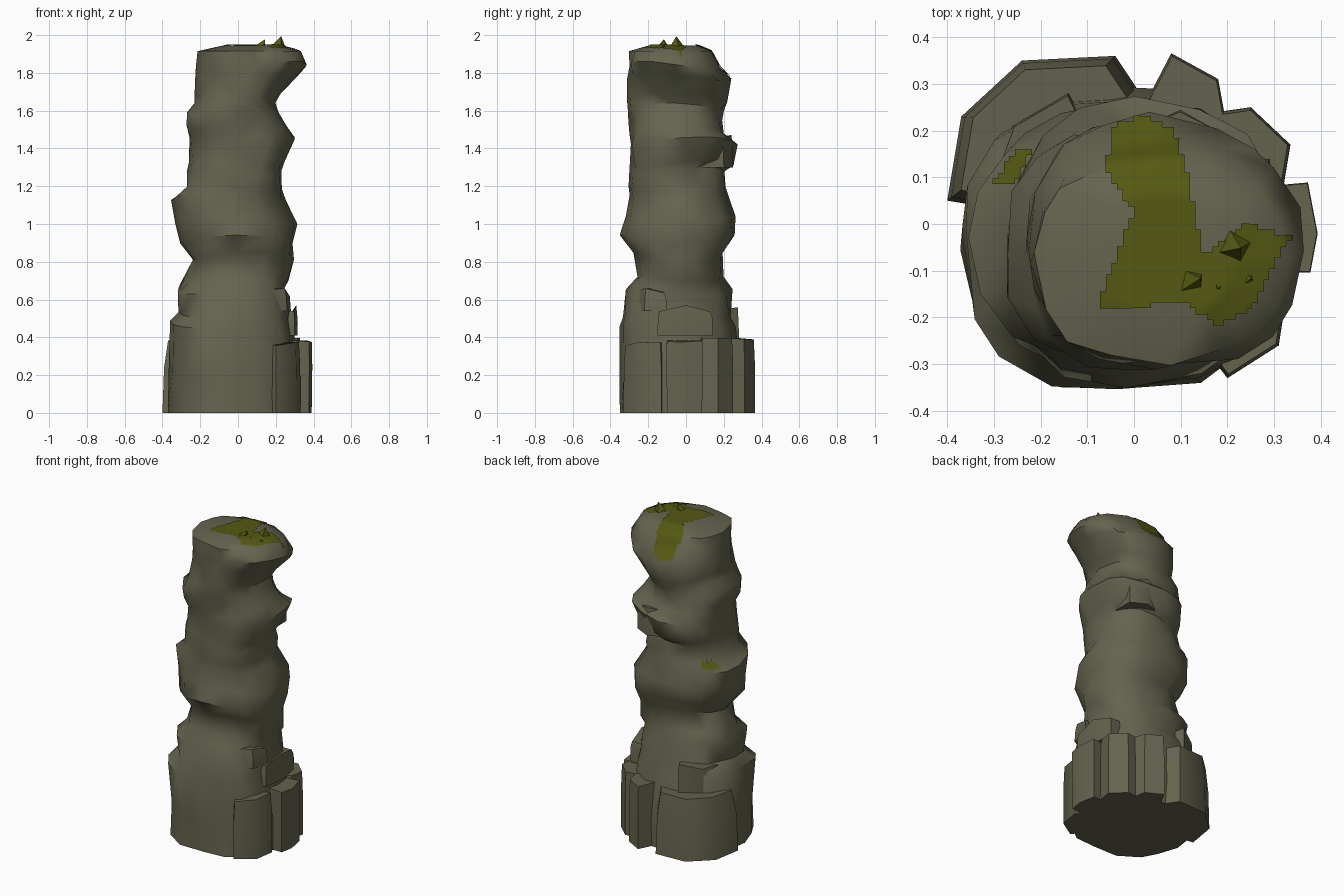
import bpy, bmesh, math, random
from mathutils import Vector, Euler
from mathutils.bvhtree import BVHTree
from mathutils.geometry import intersect_point_tri_2d

random.seed(4)
if "Cube" in bpy.data.objects:
    bpy.data.objects.remove(bpy.data.objects["Cube"])


def make_material(name, colour):
    mat = bpy.data.materials.new(name)
    mat.use_nodes = True
    mat.diffuse_color = colour
    mat.node_tree.nodes["Principled BSDF"].inputs["Base Color"].default_value = colour
    return mat


STONE = make_material("grey_brown_stone", (0.13, 0.125, 0.077, 1))
MOSS = make_material("olive_moss", (0.09, 0.1, 0.006, 1))


def finish(bm, name, mat, angle=50):
    bmesh.ops.recalc_face_normals(bm, faces=bm.faces)
    mesh = bpy.data.meshes.new(name)
    bm.to_mesh(mesh)
    bm.free()
    obj = bpy.data.objects.new(name, mesh)
    bpy.context.collection.objects.link(obj)
    mesh.materials.append(mat)
    bpy.ops.object.select_all(action="DESELECT")
    obj.select_set(True)
    bpy.context.view_layer.objects.active = obj
    bpy.ops.object.shade_smooth_by_angle(angle=math.radians(angle))
    return obj


# Main column: rings of height, left/right reach and front/back reach
RINGS = [
    (0, -.37, .34, -.365, .3), (.2, -.37, .33, -.365, .3), (.47, -.37, .3, -.365, .27),
    (.52, -.31, .29, -.34, .25), (.65, -.33, .25, -.32, .25), (.71, -.3, .28, -.26, .2),
    (.83, -.245, .3, -.28, .2), (.92, -.31, .3, -.35, .27), (1.02, -.34, .31, -.32, .27),
    (1.14, -.35, .25, -.3, .22), (1.19, -.28, .245, -.3, .22), (1.28, -.27, .24, -.31, .2),
    (1.32, -.26, .25, -.3, .25), (1.44, -.265, .31, -.305, .27), (1.5, -.285, .27, -.3, .21),
    (1.57, -.28, .22, -.31, .2), (1.62, -.235, .2, -.32, .2), (1.67, -.23, .23, -.31, .23),
    (1.78, -.23, .33, -.31, .24), (1.84, -.225, .375, -.31, .18), (1.915, -.22, .33, -.3, .14),
    (1.945, -.08, .22, -.2, .07),
]
SIDES = 16


def signed_power(v, p):
    return math.copysign(abs(v) ** p, v)


bm = bmesh.new()
loops = []
for row, (z, left, right, front, back) in enumerate(RINGS):
    loop = []
    inner = 0 < row < len(RINGS) - 2
    for k in range(SIDES):
        t = math.tau * k / SIDES + random.uniform(-.07, .07)
        f = random.uniform(.95, 1.02)
        x = (left + right) / 2 + (right - left) / 2 * f * signed_power(math.cos(t), .87)
        y = (front + back) / 2 + (back - front) / 2 * f * signed_power(math.sin(t), .87)
        lift = .022 * math.sin(2 * t + 5 * z) * inner
        loop.append(bm.verts.new((x, y, z + lift)))
    loops.append(loop)
for low, high in zip(loops, loops[1:]):
    for k in range(SIDES):
        n = (k + 1) % SIDES
        bm.faces.new((low[k], low[n], high[n], high[k]))
bm.faces.new(loops[0])
bm.faces.new(loops[-1])
bmesh.ops.triangulate(bm, faces=[f for f in bm.faces if len(f.verts) == 4])
bmesh.ops.recalc_face_normals(bm, faces=bm.faces)
surface = BVHTree.FromBMesh(bm)
finish(bm, "rock_column", STONE)


# Rocks: outline extruded upward, drawn in towards the top and chipped
def rock(name, outline, bottom, top, shrink):
    bm = bmesh.new()
    mid = sum((Vector(p) for p in outline), Vector((0, 0))) / len(outline)
    levels = []
    for z, s in ((bottom, 1), (bottom + (top - bottom) * .6, (1 + shrink) / 2 + .03), (top, shrink)):
        ring = []
        for p in outline:
            q = mid + (Vector(p) - mid) * s
            chip = random.uniform(-.035, 0) if z == top else 0
            ring.append(bm.verts.new((q.x, q.y, z + chip)))
        levels.append(ring)
    count = len(outline)
    for low, high in zip(levels, levels[1:]):
        for k in range(count):
            n = (k + 1) % count
            bm.faces.new((low[k], low[n], high[n], high[k]))
    bm.faces.new(levels[0])
    bm.faces.new(levels[-1])
    finish(bm, name, STONE)


rock("back_right_boulder", [(-.4, .05), (-.37, .23), (-.24, .35), (-.04, .36), (.02, .27), (-.1, 0)], 0, .4, .86)
rock("back_slab", [(.02, .25), (.08, .365), (.18, .31), (.2, .2), (.1, .1)], 0, .4, .95)
rock("back_left_slab", [(.18, .24), (.25, .25), (.335, .17), (.32, .08), (.15, .05)], 0, .42, .93)
rock("left_slab", [(.2, .07), (.37, .085), (.39, -.02), (.375, -.1), (.2, -.1)], 0, .4, 1.02)
rock("front_left_slab", [(.2, -.11), (.33, -.13), (.31, -.26), (.2, -.33), (.1, -.2)], 0, .38, .93)
rock("left_ledge", [(.1, -.15), (.3, -.15), (.315, 0), (.29, .14), (.1, .14)], .41, .57, .93)
rock("front_left_shelf", [(.1, -.12), (.28, -.1), (.26, -.22), (.14, -.28)], .54, .67, .8)
rock("back_panel", [(-.3, .1), (-.26, .21), (-.14, .28), (-.05, .1)], .2, .56, .95)
rock("upper_back_ledge", [(-.05, .05), (-.02, .2), (.1, .25), (.2, .2), (.2, .05)], 1.3, 1.48, .9)


# Moss: thin skins laid over the stone inside an outline
def moss_skin(name, outline, start, step=.012):
    bm = bmesh.new()
    mid = sum((Vector(p) for p in outline), Vector((0, 0))) / len(outline)
    fan = list(zip(outline, outline[1:] + outline[:1]))
    made = {}

    def drape(i, j):
        if (i, j) not in made:
            hit = surface.ray_cast(Vector((i * step, j * step, start)), Vector((0, 0, -1)))
            made[i, j] = bm.verts.new(hit[0] + hit[1] * .005) if hit[0] else None
        return made[i, j]

    for i in range(-40, 40):
        for j in range(-40, 40):
            centre = Vector(((i + .5) * step, (j + .5) * step))
            if any(intersect_point_tri_2d(centre, Vector(a), Vector(b), mid) for a, b in fan):
                quad = [drape(i, j), drape(i + 1, j), drape(i + 1, j + 1), drape(i, j + 1)]
                if all(quad) and max(v.co.z for v in quad) - min(v.co.z for v in quad) < .1:
                    bm.faces.new(quad)
    finish(bm, name, MOSS)


moss_skin("crown_moss", [(-.08, -.18), (.11, -.17), (.15, -.08), (.11, .13), (.08, .2),
                         (.02, .23), (-.04, .22), (-.06, .11), (0, .03)], 2.1)
moss_skin("crown_side_moss", [(.1, -.16), (.18, -.22), (.25, -.18), (.33, -.03), (.24, 0), (.13, -.08)], 2.1)
moss_skin("back_right_ledge_moss", [(-.31, .08), (-.25, .09), (-.22, .15), (-.25, .15)], 1.25)


# Leafy spikes on the crown
bm = bmesh.new()
for x, y, z, size, height, lean in (
    (.22, -.05, 1.925, .055, .08, .2), (.13, -.12, 1.93, .045, .06, -.4),
    (.18, -.13, 1.92, .06, .045, .3), (.24, -.12, 1.91, .05, .05, .5),
):
    cone = bmesh.ops.create_cone(bm, cap_ends=True, segments=4, radius1=size, radius2=0, depth=height)
    turn = Euler((lean * .5, lean, x * 30)).to_matrix()
    bmesh.ops.rotate(bm, verts=cone["verts"], matrix=turn)
    bmesh.ops.translate(bm, verts=cone["verts"], vec=(x, y, z + height / 2 - .01))
finish(bm, "crown_moss_spikes", MOSS, 30)
